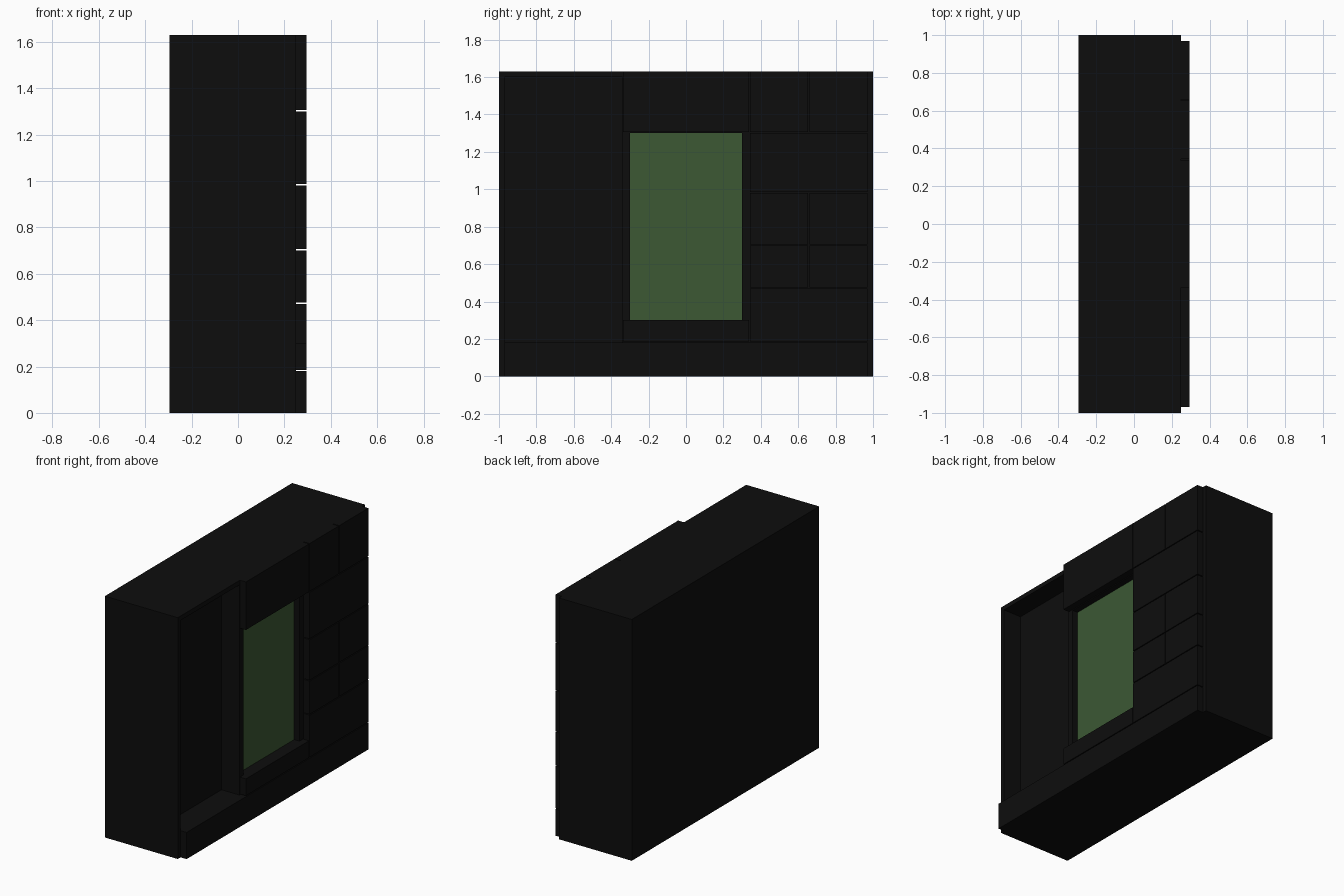
import bpy

if "Cube" in bpy.data.objects:
    bpy.data.objects.remove(bpy.data.objects["Cube"])


def material(name, rgb):
    m = bpy.data.materials.new(name)
    m.diffuse_color = (*rgb, 1)
    m.use_nodes = True
    m.node_tree.nodes["Principled BSDF"].inputs["Base Color"].default_value = m.diffuse_color
    return m


BLACK = material("black", (0.004, 0.004, 0.004))
GREEN = material("green", (0.045, 0.098, 0.034))


def box(name, x, y, z, mat=BLACK):
    """Box spanning the given (min, max) ranges."""
    bpy.ops.mesh.primitive_cube_add(
        size=1, location=[(a + b) / 2 for a, b in (x, y, z)])
    o = bpy.context.object
    o.name = name
    o.scale = [b - a for a, b in (x, y, z)]
    bpy.ops.object.transform_apply(location=False, rotation=False, scale=True)
    o.data.materials.append(mat)
    return o


def carve(target, cutter):
    """Cut a recess and discard the cutter."""
    cutter.hide_render = True
    mod = target.modifiers.new("recess", 'BOOLEAN')
    mod.operation = 'DIFFERENCE'
    mod.solver = 'EXACT'
    mod.object = cutter
    bpy.context.view_layer.objects.active = target
    bpy.ops.object.modifier_apply(modifier=mod.name)
    bpy.data.objects.remove(cutter)


BACK, FACE, FRONT = -0.295, 0.25, 0.295
TOP, GAP = 1.63, 0.003

# Carcass with an open bay on one side and a shallow window niche in the middle
carcass = box("carcass", (BACK, FACE), (-1, 1), (0, TOP))
carve(carcass, box("bay_cutter", (0.115, 0.5), (-0.97, -0.34), (0.18, 1.60)))
carve(carcass, box("niche_cutter", (0.20, 0.5), (-0.30, 0.30), (0.30, 1.30)))

# Green window at the back of the niche
box("window", (0.198, 0.21), (-0.30, 0.30), (0.30, 1.30), GREEN)


def front(name, y, z):
    """Front panel with a thin gap around it."""
    bottom = z[0] if z[0] == 0 else z[0] + GAP
    top = z[1] if z[1] == TOP else z[1] - GAP
    return box(name, (FACE, FRONT), (y[0] + GAP, y[1] - GAP), (bottom, top))


# Plinth and the two panels of the middle column
front("plinth", (-0.973, 0.973), (0, 0.183))
front("upper_panel", (-0.34, 0.34), (1.303, TOP))
front("lower_panel", (-0.34, 0.34), (0.183, 0.303))

# Drawer column: (bottom, top, number of drawers side by side)
rows = [(0.183, 0.473, 1), (0.473, 0.703, 2), (0.703, 0.983, 2),
        (0.983, 1.303, 1), (1.303, TOP, 2)]
for r, (z0, z1, count) in enumerate(rows):
    width = (0.973 - 0.34) / count
    for c in range(count):
        y0 = 0.34 + c * width
        front(f"drawer_{r + 1}_{c + 1}", (y0, y0 + width), (z0, z1))
